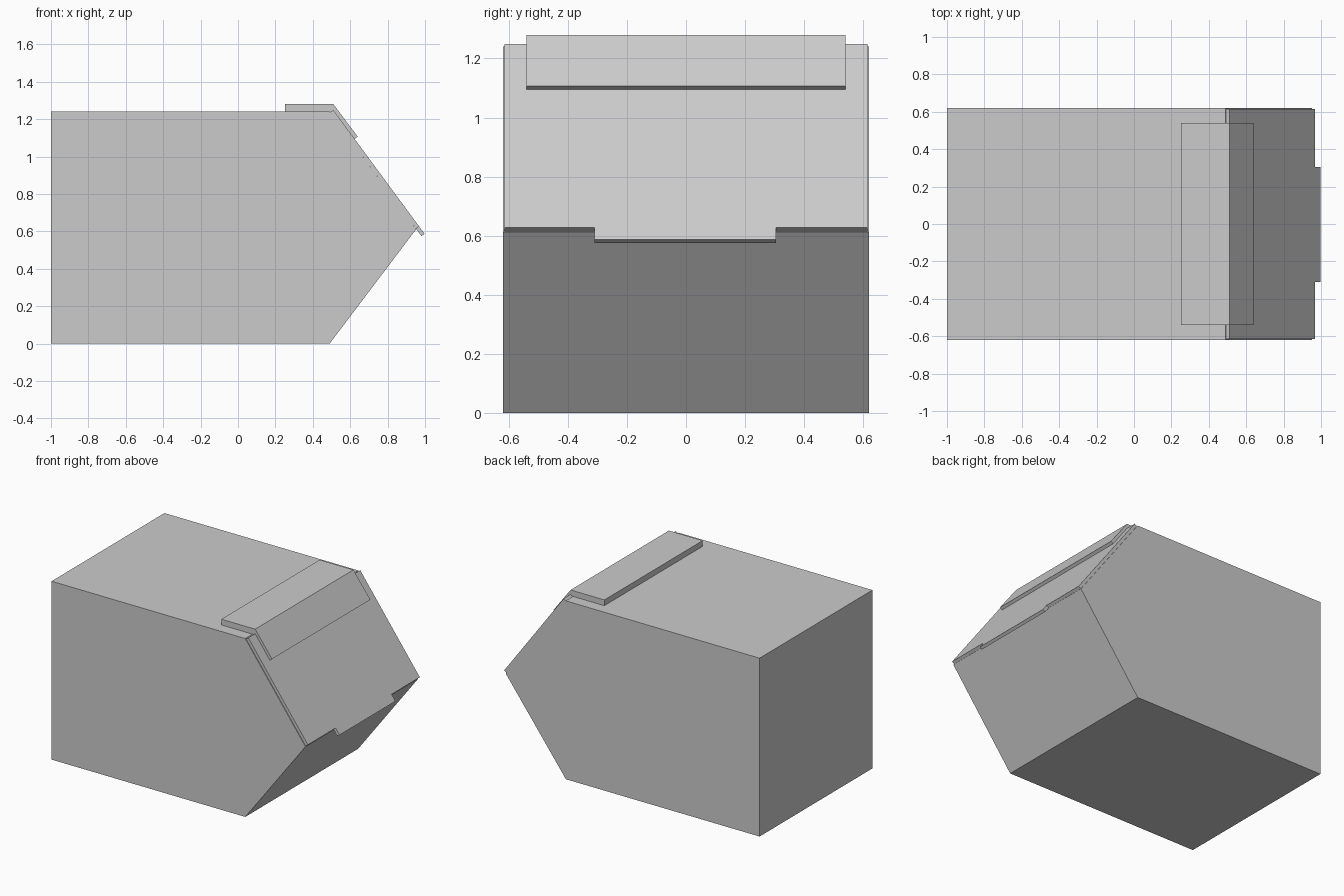
import bpy, bmesh
from mathutils import Vector

if "Cube" in bpy.data.objects:
    bpy.data.objects.remove(bpy.data.objects["Cube"])


def extruded(name, points, offset):
    """Solid made by extruding one flat outline along an offset."""
    bm = bmesh.new()
    face = bm.faces.new([bm.verts.new(p) for p in points])
    ext = bmesh.ops.extrude_face_region(bm, geom=[face], use_keep_orig=True)
    moved = [v for v in ext["geom"] if isinstance(v, bmesh.types.BMVert)]
    bmesh.ops.translate(bm, verts=moved, vec=offset)
    bmesh.ops.recalc_face_normals(bm, faces=bm.faces)
    mesh = bpy.data.meshes.new(name)
    bm.to_mesh(mesh)
    bm.free()
    obj = bpy.data.objects.new(name, mesh)
    bpy.context.collection.objects.link(obj)
    return obj


def side_profile(name, profile, half_width):
    return extruded(name, [(x, -half_width, z) for x, z in profile],
                    Vector((0, 2 * half_width, 0)))


# Main box with a pointed front
side_profile("body", [(-1, 0), (0.49, 0), (0.953, 0.612), (0.49, 1.24), (-1, 1.24)], 0.62)

# Door panel lying on the upper slope, with a central pull tab at its lower edge
top = Vector((0.493, 0, 1.236))
along = (Vector((0.953, 0, 0.612)) - Vector((0.49, 0, 1.24))).normalized()
normal = Vector((-along.z, 0, along.x))
length, tab = 0.772, 0.822
outline = [(-0.615, 0), (-0.615, length), (-0.31, length), (-0.31, tab),
           (0.305, tab), (0.305, length), (0.615, length), (0.615, 0)]
extruded("door_panel", [top + along * s + Vector((0, y, 0)) for y, s in outline],
         normal * 0.021)

# Bent strip covering the top hinge of the door
side_profile("hinge_cover", [(0.25, 1.24), (0.25, 1.28), (0.51, 1.28), (0.64, 1.107),
                             (0.613, 1.086), (0.497, 1.24)], 0.54)
